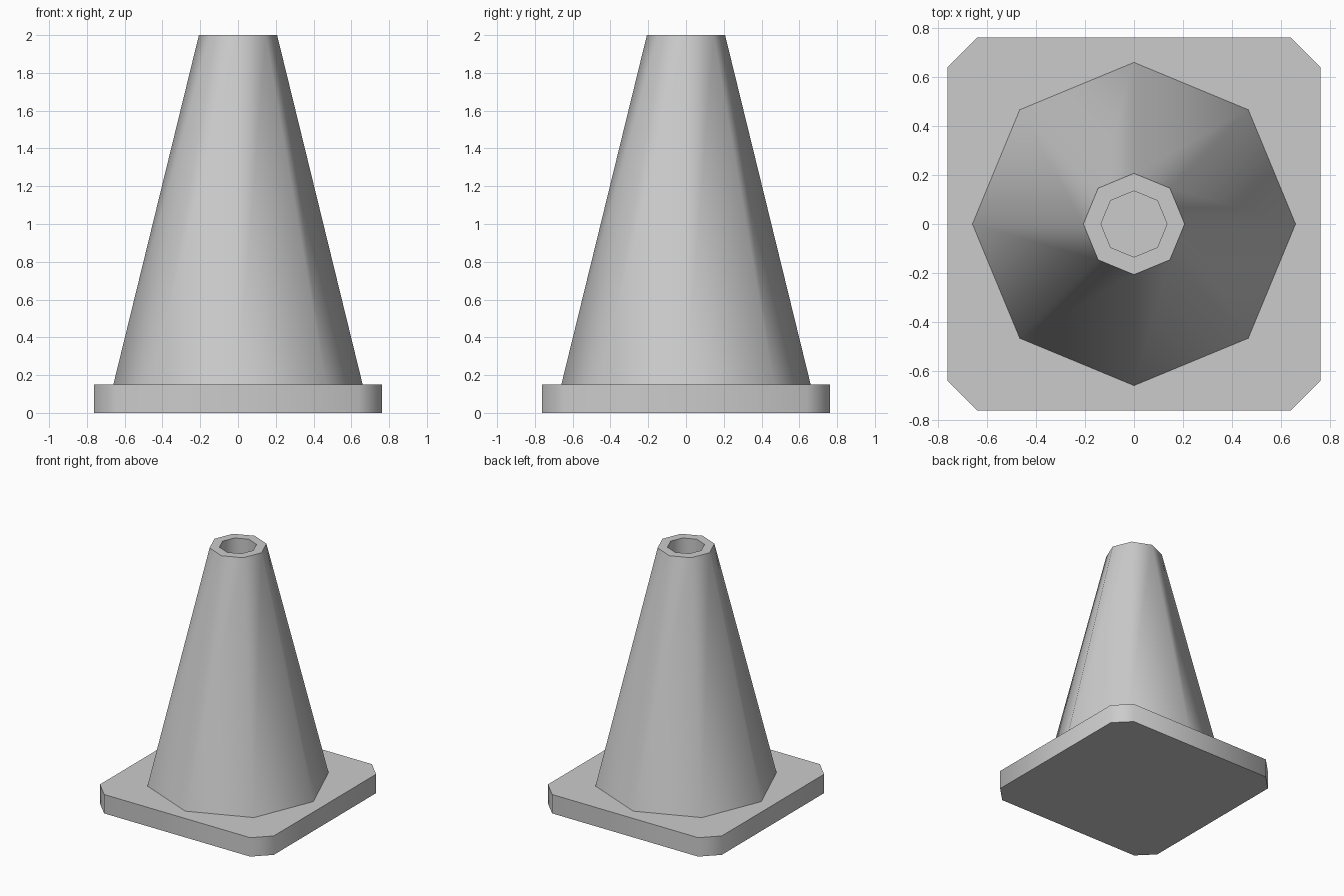
import bpy, math

cube = bpy.data.objects.get("Cube")
if cube:
    bpy.data.objects.remove(cube, do_unlink=True)

gray = bpy.data.materials.new("light_gray")
gray.use_nodes = True
colour = (0.6, 0.6, 0.6, 1)
gray.diffuse_color = colour
gray.node_tree.nodes["Principled BSDF"].inputs["Base Color"].default_value = colour


def octagon(radius, z):
    return [(radius * math.cos(i * math.pi / 4), radius * math.sin(i * math.pi / 4), z) for i in range(8)]


def chamfered_square(half, cut, z):
    a = half - cut
    corners = [(half, a), (a, half)]
    ring = []
    for _ in range(4):
        ring += [(x, y, z) for x, y in corners]
        corners = [(-y, x) for x, y in corners]
    return ring


def loft(name, rings, cap_start=True):
    """Join eight-sided rings in order and cap the ends."""
    n = 8
    verts = [v for ring in rings for v in ring]
    faces = [(k * n + i, k * n + (i + 1) % n, (k + 1) * n + (i + 1) % n, (k + 1) * n + i)
             for k in range(len(rings) - 1) for i in range(n)]
    if cap_start:
        faces.append(tuple(reversed(range(n))))
    faces.append(tuple(range(len(verts) - n, len(verts))))
    mesh = bpy.data.meshes.new(name)
    mesh.from_pydata(verts, [], faces)
    mesh.materials.append(gray)
    obj = bpy.data.objects.new(name, mesh)
    bpy.context.collection.objects.link(obj)
    bpy.ops.object.select_all(action="DESELECT")
    obj.select_set(True)
    bpy.context.view_layer.objects.active = obj
    bpy.ops.object.shade_smooth_by_angle(angle=math.radians(50))
    return obj


# Base plate with cut corners
BASE_TOP = 0.15
loft("base_plate", [chamfered_square(0.762, 0.122, 0), chamfered_square(0.762, 0.122, BASE_TOP)])

# Tapered cone, flat rim and the hole in its top
loft("cone", [octagon(0.66, BASE_TOP), octagon(0.207, 2), octagon(0.135, 2), octagon(0.135, 1.6)],
     cap_start=False)
